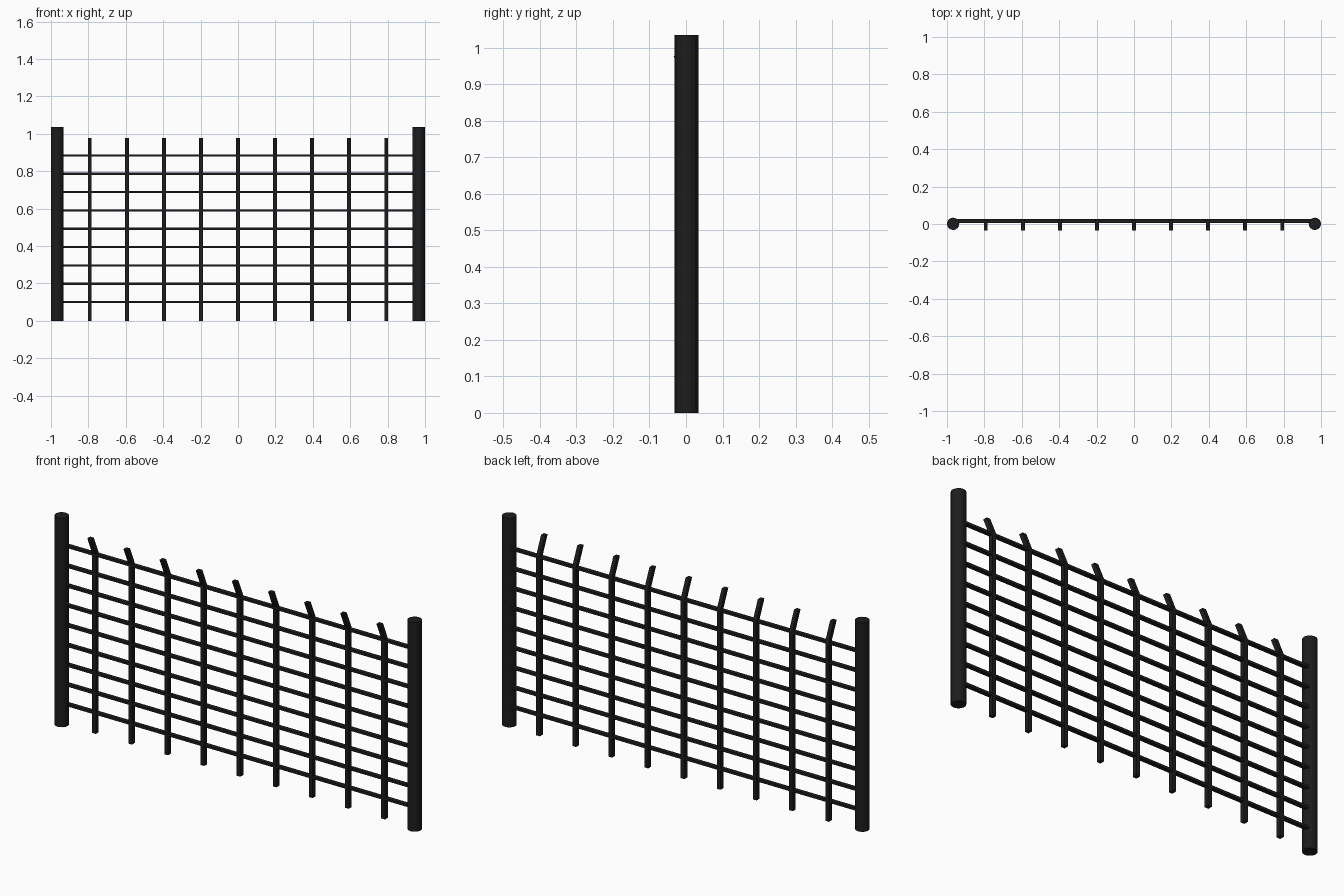
import bpy, bmesh

if "Cube" in bpy.data.objects:
    bpy.data.objects.remove(bpy.data.objects["Cube"])

black = bpy.data.materials.new("black iron")
black.diffuse_color = (0.012, 0.012, 0.012, 1)
black.use_nodes = True
black.node_tree.nodes["Principled BSDF"].inputs["Base Color"].default_value = black.diffuse_color


def extrude_x(name, profile, x0, x1):
    """Extrude a closed (y, z) profile along x."""
    bm = bmesh.new()
    face = bm.faces.new([bm.verts.new((x0, y, z)) for y, z in profile])
    ext = bmesh.ops.extrude_face_region(bm, geom=[face])
    verts = [v for v in ext["geom"] if isinstance(v, bmesh.types.BMVert)]
    bmesh.ops.translate(bm, verts=verts, vec=(x1 - x0, 0, 0))
    bmesh.ops.recalc_face_normals(bm, faces=bm.faces)
    mesh = bpy.data.meshes.new(name)
    bm.to_mesh(mesh)
    bm.free()
    mesh.materials.append(black)
    obj = bpy.data.objects.new(name, mesh)
    bpy.context.collection.objects.link(obj)
    return obj


# Round end posts
for side, label in ((-1, "left"), (1, "right")):
    bpy.ops.mesh.primitive_cylinder_add(vertices=16, radius=0.033, depth=1.035,
                                        location=(side * 0.967, 0.001, 0.5175))
    post = bpy.context.object
    post.name = label + "_post"
    post.data.materials.append(black)

# Upright bars, tips bent towards the front
bar_profile = [(0.004, 0), (0.027, 0), (0.027, 0.89),
               (-0.011, 0.978), (-0.034, 0.978), (0.004, 0.89)]
for i in range(9):
    x = (i - 4) * 0.198
    extrude_x(f"upright_bar_{i + 1}", bar_profile, x - 0.01, x + 0.01)

# Horizontal rails between the posts
for i in range(9):
    z = 0.1 + i * 0.098
    extrude_x(f"rail_{i + 1}", [(0.005, z - 0.006), (0.026, z - 0.006),
                                (0.026, z + 0.006), (0.005, z + 0.006)], -0.96, 0.96)
